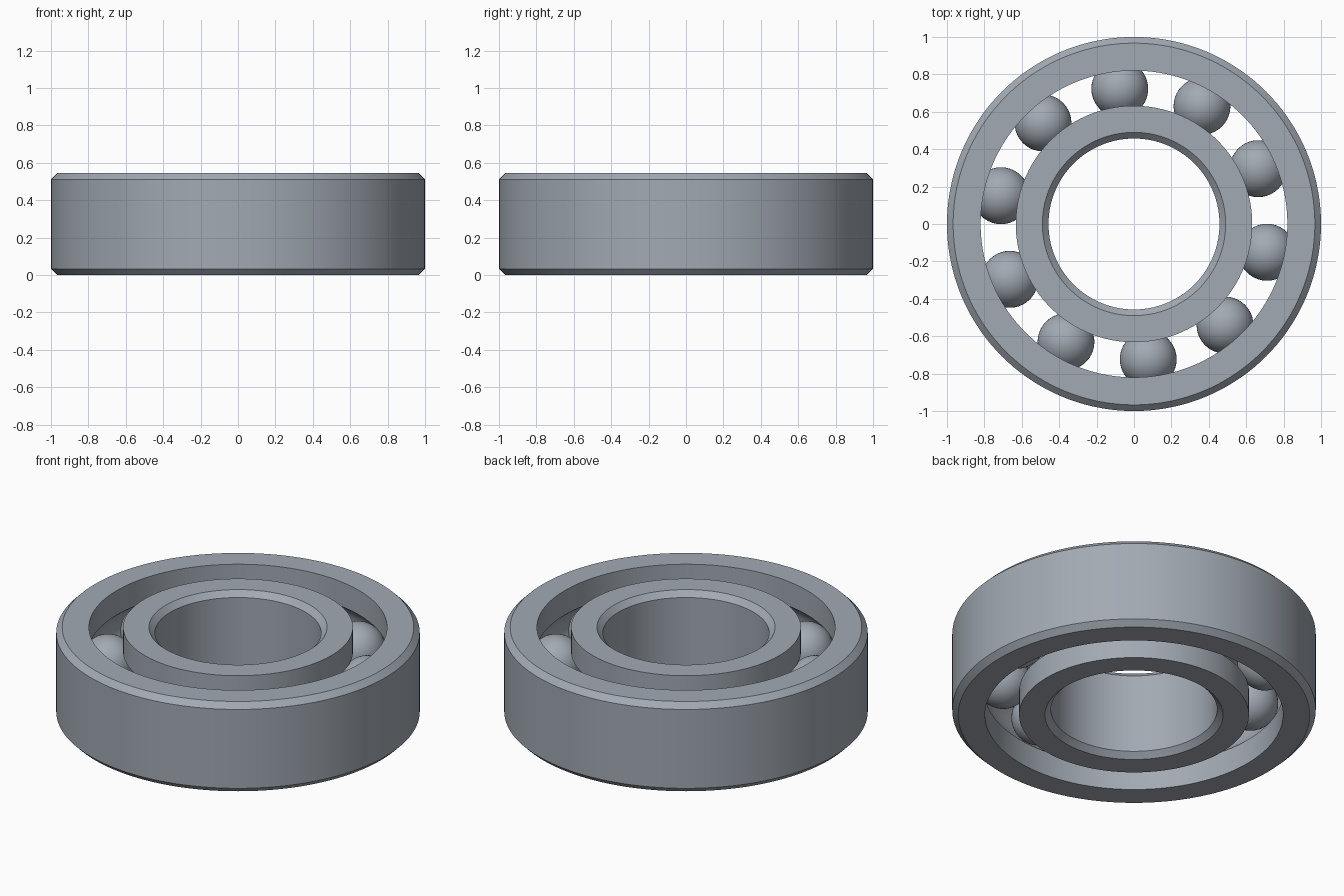
import bpy, bmesh, math
from mathutils import Matrix, Vector

cube = bpy.data.objects.get("Cube")
if cube:
    bpy.data.objects.remove(cube)

HEIGHT, CHAMFER = 0.545, 0.033
MID = HEIGHT / 2
PITCH, BALL_R, GROOVE_R = 0.727, 0.152, 0.155
BALLS, SEGMENTS = 10, 144

steel = bpy.data.materials.new("steel")
steel.use_nodes = True
colour = (0.36, 0.40, 0.45, 1)
steel.diffuse_color = colour
steel.node_tree.nodes["Principled BSDF"].inputs["Base Color"].default_value = colour


def finish(bm, name, angle):
    bmesh.ops.recalc_face_normals(bm, faces=bm.faces)
    mesh = bpy.data.meshes.new(name)
    bm.to_mesh(mesh)
    bm.free()
    mesh.materials.append(steel)
    obj = bpy.data.objects.new(name, mesh)
    bpy.context.collection.objects.link(obj)
    bpy.ops.object.select_all(action='DESELECT')
    obj.select_set(True)
    bpy.context.view_layer.objects.active = obj
    bpy.ops.object.shade_smooth_by_angle(angle=math.radians(angle))


def race(name, plain_r, groove_side_r):
    """Spin a ring with a chamfered plain wall and a grooved wall."""
    inward = math.copysign(CHAMFER, groove_side_r - plain_r)
    profile = [(groove_side_r, 0), (plain_r + inward, 0), (plain_r, CHAMFER),
               (plain_r, HEIGHT - CHAMFER), (plain_r + inward, HEIGHT),
               (groove_side_r, HEIGHT)]
    # Circular ball groove, from top to bottom
    offset = groove_side_r - PITCH
    side = math.copysign(1, offset)
    half = math.acos(abs(offset) / GROOVE_R)
    for i in range(17):
        a = half * (1 - i / 8)
        profile.append((PITCH + side * GROOVE_R * math.cos(a),
                        MID + GROOVE_R * math.sin(a)))
    bm = bmesh.new()
    verts = [bm.verts.new((r, 0, z)) for r, z in profile]
    edges = [bm.edges.new((v, verts[i - 1])) for i, v in enumerate(verts)]
    bmesh.ops.spin(bm, geom=verts + edges, cent=(0, 0, 0), axis=(0, 0, 1),
                   angle=math.tau, steps=SEGMENTS, use_merge=True)
    bmesh.ops.remove_doubles(bm, verts=bm.verts, dist=0.0001)
    finish(bm, name, 25)


# Rings
race("outer_ring", 1.0, 0.82)
race("inner_ring", 0.457, 0.632)

# Balls evenly spaced around the track
for i in range(BALLS):
    a = math.radians(24) + math.tau * i / BALLS
    centre = Vector((PITCH * math.cos(a), PITCH * math.sin(a), MID))
    bm = bmesh.new()
    bmesh.ops.create_uvsphere(bm, u_segments=40, v_segments=24, radius=BALL_R,
                              matrix=Matrix.Translation(centre))
    finish(bm, f"ball_{i + 1}", 60)
